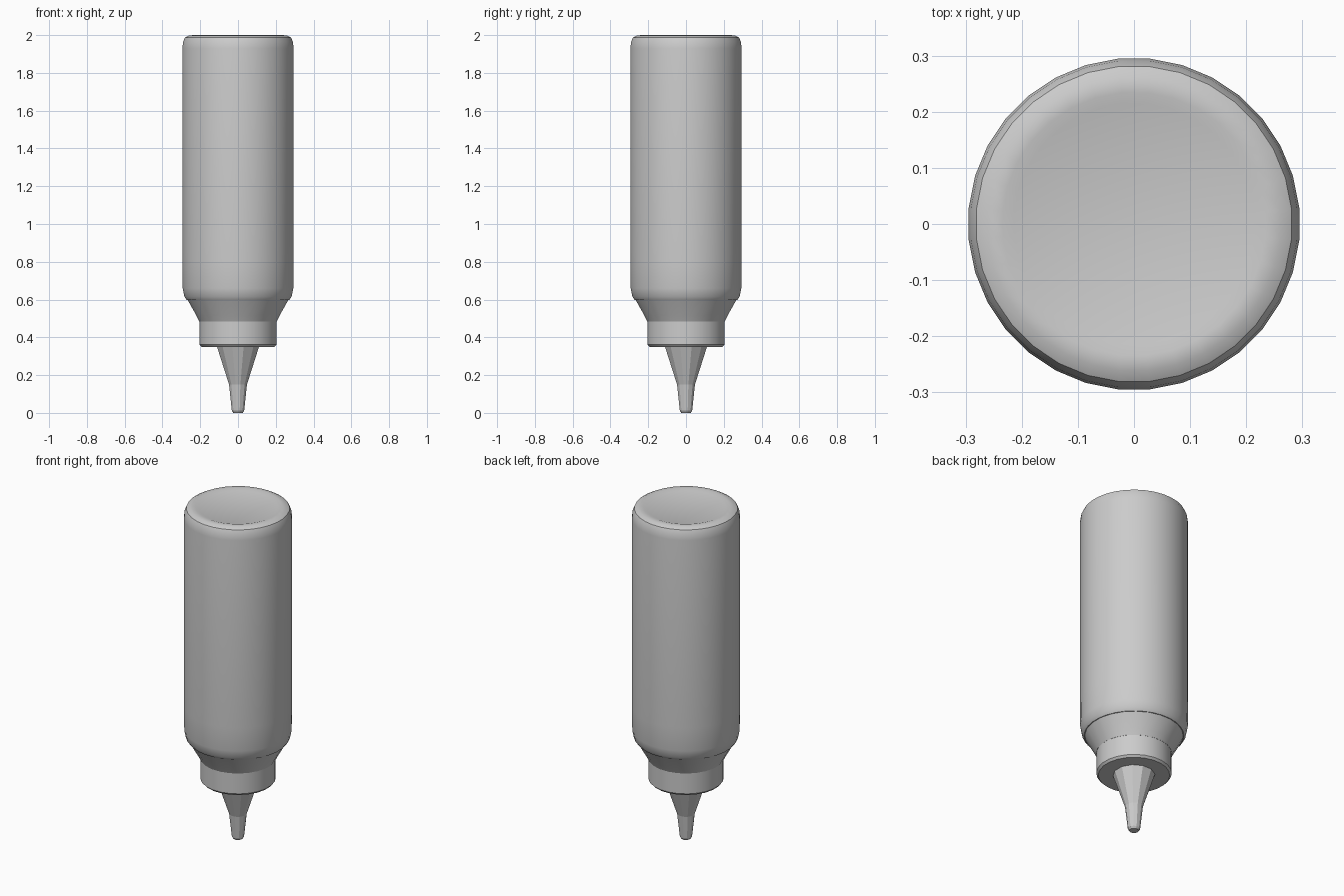
import bpy, bmesh
from math import cos, sin, pi, radians

if "Cube" in bpy.data.objects:
    bpy.data.objects.remove(bpy.data.objects["Cube"])


def lathe(name, profile, sides, smooth=35):
    """Closed solid of revolution from (radius, z) pairs, bottom to top."""
    bm = bmesh.new()
    rings = []
    for r, z in profile:
        rings.append([bm.verts.new((r * cos(2 * pi * (i + 0.5) / sides),
                                    r * sin(2 * pi * (i + 0.5) / sides), z))
                      for i in range(sides)])
    for a, b in zip(rings, rings[1:]):
        for i in range(sides):
            j = (i + 1) % sides
            bm.faces.new((a[i], a[j], b[j], b[i]))
    bm.faces.new(rings[0][::-1])
    bm.faces.new(rings[-1])
    mesh = bpy.data.meshes.new(name)
    bm.to_mesh(mesh)
    bm.free()
    ob = bpy.data.objects.new(name, mesh)
    bpy.context.collection.objects.link(ob)
    if smooth:
        bpy.ops.object.select_all(action='DESELECT')
        ob.select_set(True)
        bpy.context.view_layer.objects.active = ob
        bpy.ops.object.shade_smooth_by_angle(angle=radians(smooth))
    return ob


# Bottle body with rounded base edge (the bottle stands upside down)
lathe("bottle_body", [(0.273, 0.598), (0.285, 0.615), (0.294, 0.66), (0.296, 0.80),
                      (0.296, 1.93), (0.292, 1.965), (0.282, 1.987),
                      (0.262, 1.998), (0.235, 2.0), (0.215, 1.993)], 32)

# Tapered shoulder between body and cap
lathe("shoulder", [(0.207, 0.485), (0.222, 0.515), (0.27, 0.60)], 24)

# Cap collar
lathe("cap_collar", [(0.195, 0.35), (0.206, 0.362), (0.206, 0.49)], 24)

# Faceted nozzle cone
lathe("nozzle", [(0.049, 0.15), (0.115, 0.35)], 12, 0)

# Nozzle tip
lathe("nozzle_tip", [(0.026, 0.0), (0.034, 0.012), (0.049, 0.15)], 12, 0)
